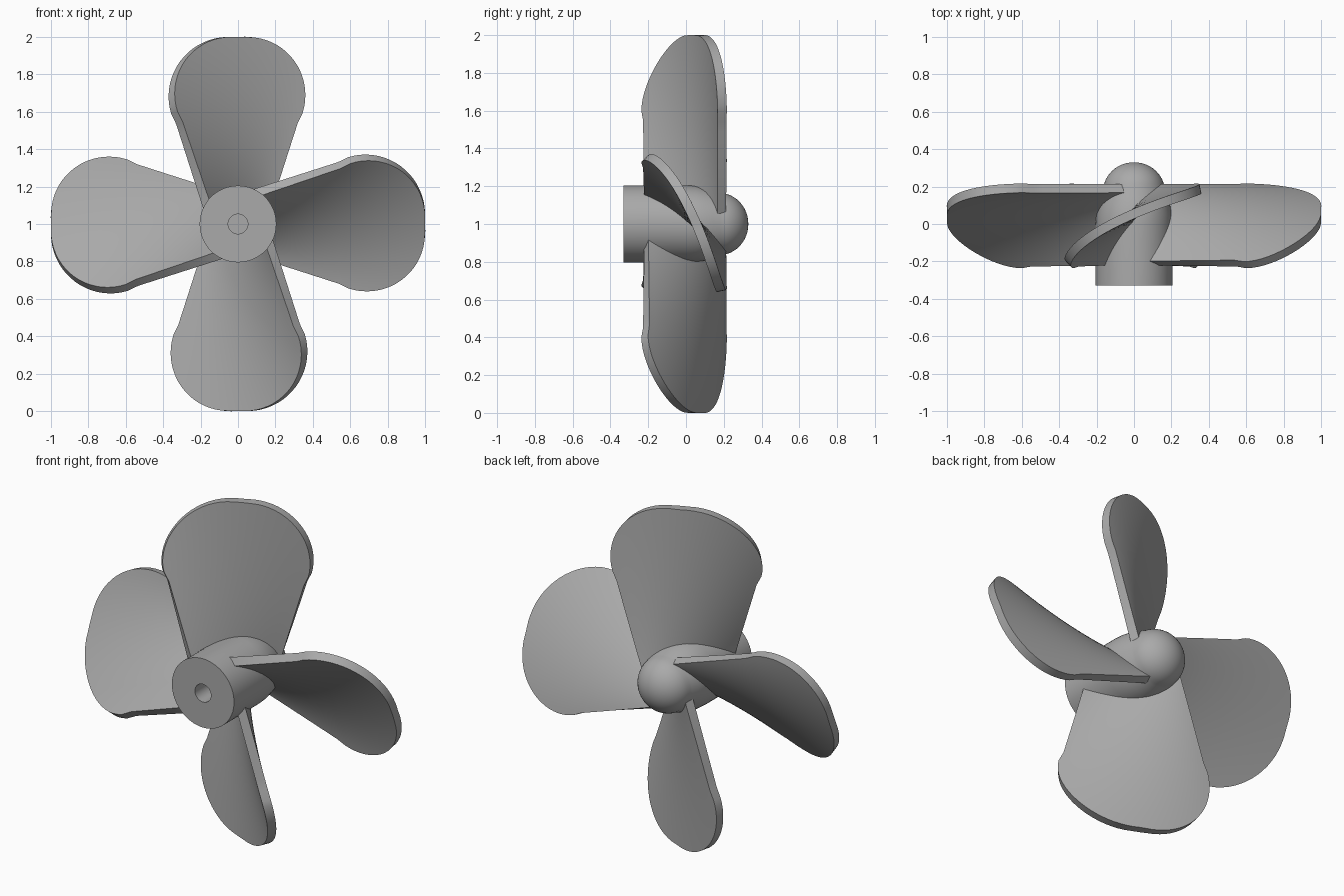
import bpy
import bmesh
from math import sin, cos, pi, sqrt, radians
from mathutils import Matrix, Vector

cube = bpy.data.objects.get("Cube")
if cube:
    bpy.data.objects.remove(cube, do_unlink=True)

grey = bpy.data.materials.new("plain grey")
grey.use_nodes = True
tone = (0.4, 0.4, 0.4, 1)
grey.diffuse_color = tone
grey.node_tree.nodes["Principled BSDF"].inputs["Base Color"].default_value = tone

AXIS = Vector((0, 0, 1))    # centre of rotation, axis runs along y


def finish(bm, name, angle):
    bmesh.ops.recalc_face_normals(bm, faces=bm.faces)
    mesh = bpy.data.meshes.new(name)
    bm.to_mesh(mesh)
    bm.free()
    mesh.materials.append(grey)
    obj = bpy.data.objects.new(name, mesh)
    bpy.context.collection.objects.link(obj)
    bpy.ops.object.select_all(action='DESELECT')
    bpy.context.view_layer.objects.active = obj
    obj.select_set(True)
    for mod in list(obj.modifiers):
        bpy.ops.object.modifier_apply(modifier=mod.name)
    bpy.ops.object.shade_smooth_by_angle(angle=radians(angle))
    return obj


# Hub: revolved profile (radius, y) with a blind bore in front and a round nose
profile = [(0, 0), (0.053, 0), (0.053, -0.33), (0.205, -0.33), (0.205, 0.0),
           (0.202, 0.05), (0.193, 0.1), (0.18, 0.145), (0.168, 0.18)]
steps = 12
for i in range(1, steps + 1):
    a = pi / 2 * i / steps
    profile.append((0.165 * cos(a), 0.175 + 0.155 * sin(a)))

bm = bmesh.new()
points = [bm.verts.new((r, y, 1)) for r, y in profile]
edges = [bm.edges.new(pair) for pair in zip(points, points[1:])]
bmesh.ops.spin(bm, geom=points + edges, cent=AXIS, axis=(0, 1, 0),
               angle=2 * pi, steps=64, use_duplicate=False)
bmesh.ops.remove_doubles(bm, verts=bm.verts, dist=0.0005)
finish(bm, "hub", 35)


# Blade outline: straight flaring flanks, then a rounded tip
def flare(r):
    return 0.135 + 0.33 * r


def half_width(r):
    if r < 0.594:
        return flare(r)
    return 0.045 + 0.31 * sqrt(max(0, 1 - ((r - 0.69) / 0.31) ** 2))


# Cambered pitch: depth along the axis at a fraction u of the chord
def depth(u):
    return 0.055 + 0.2 * u - 0.065 * u * u


ROOT, SHOULDER, COLS = 0.05, 0.594, 24
radii = [ROOT + (SHOULDER - ROOT) * i / 10 for i in range(10)]
radii += [0.69 + 0.31 * sin(radians(-18 + 108 * i / 18)) for i in range(19)]


def blade(name, angle):
    bm = bmesh.new()
    rows = []
    for r in radii:
        row = []
        for c in range(COLS + 1):
            x = half_width(r) * (2 * c / COLS - 1)
            row.append(bm.verts.new((x, depth(x / flare(r)), r)))
        rows.append(row)
    for low, high in zip(rows, rows[1:]):
        for c in range(COLS):
            bm.faces.new((low[c], low[c + 1], high[c + 1], high[c]))
    bm.transform(Matrix.Translation(AXIS) @ Matrix.Rotation(angle, 4, 'Y'))
    obj = finish(bm, name, 40)
    solid = obj.modifiers.new("thickness", 'SOLIDIFY')
    solid.thickness = 0.05
    solid.offset = 0
    bpy.ops.object.modifier_apply(modifier=solid.name)
    bpy.ops.object.shade_smooth_by_angle(angle=radians(40))


for i, side in enumerate(("top", "left", "bottom", "right")):
    blade(side + "_blade", i * pi / 2)
